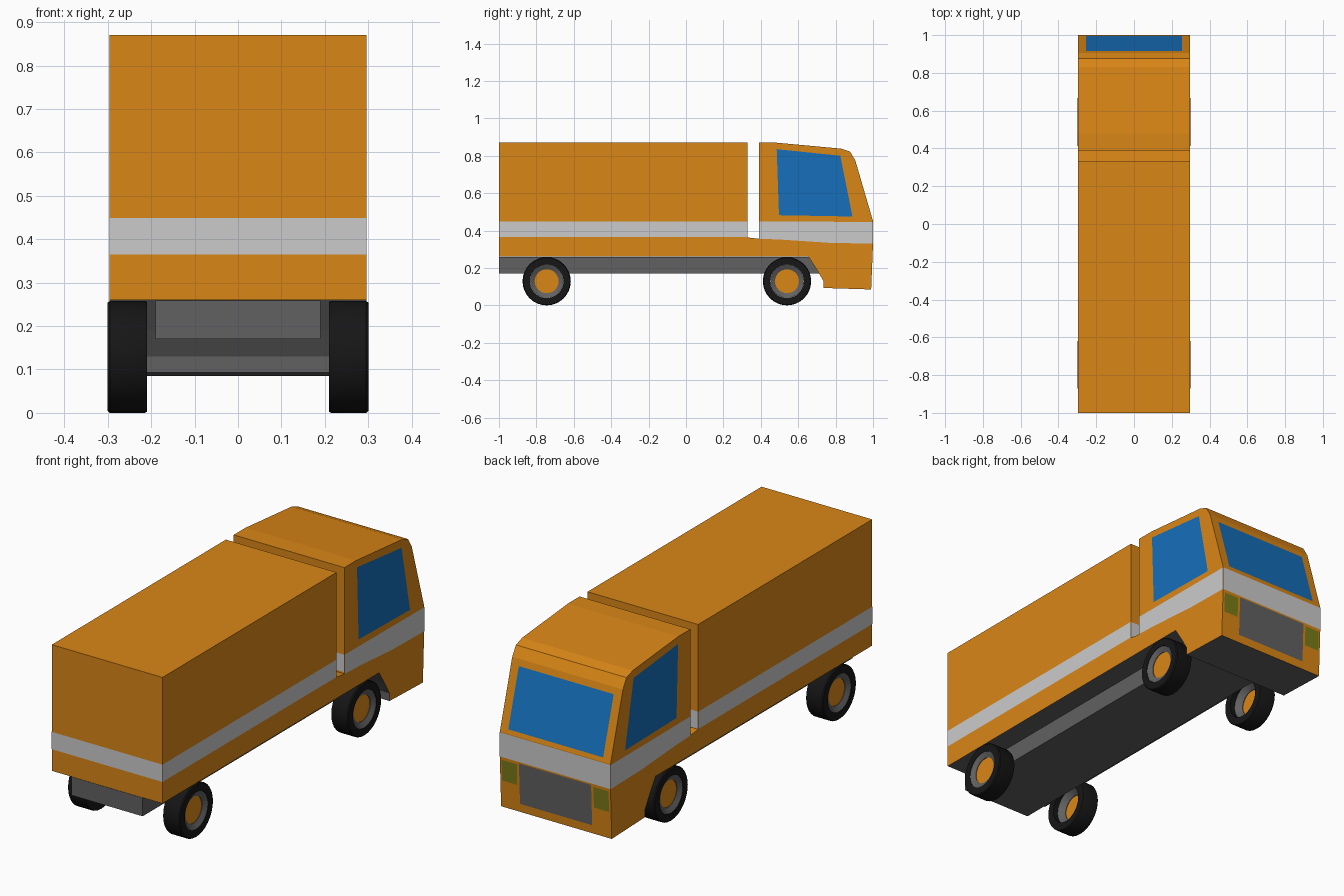
import bpy, bmesh, math
from mathutils import Vector

if "Cube" in bpy.data.objects:
    bpy.data.objects.remove(bpy.data.objects["Cube"])

W = 0.296      # half width of the body
E = 0.0012     # lift of painted panels above the body


def material(name, r, g, b):
    m = bpy.data.materials.new(name)
    m.diffuse_color = (r, g, b, 1)
    m.use_nodes = True
    m.node_tree.nodes["Principled BSDF"].inputs["Base Color"].default_value = m.diffuse_color
    return m


ORANGE = material("orange", 0.7, 0.24, 0.008)
WHITE = material("stripe_white", 0.85, 0.85, 0.85)
GLASS = material("glass_blue", 0.008, 0.16, 0.5)
GREY = material("dark_grey", 0.12, 0.12, 0.12)
BLACK = material("tyre_black", 0.008, 0.008, 0.008)
LAMP = material("lamp_yellow", 0.2, 0.2, 0.01)


def finish(name, bm, *mats):
    me = bpy.data.meshes.new(name)
    bm.to_mesh(me)
    bm.free()
    for m in mats:
        me.materials.append(m)
    ob = bpy.data.objects.new(name, me)
    bpy.context.collection.objects.link(ob)
    return ob


def extrude_profile(name, pts, half, *mats):
    """Extrude a (y, z) outline across x; low, downward or rear faces take material 2."""
    bm = bmesh.new()
    f = bm.faces.new([bm.verts.new((-half, y, z)) for y, z in pts])
    ext = bmesh.ops.extrude_face_region(bm, geom=[f])
    moved = [v for v in ext["geom"] if isinstance(v, bmesh.types.BMVert)]
    bmesh.ops.translate(bm, verts=moved, vec=(2 * half, 0, 0))
    bmesh.ops.recalc_face_normals(bm, faces=bm.faces)
    bm.normal_update()
    if len(mats) > 1:
        for f in bm.faces:
            c = f.calc_center_median()
            if f.normal.z < -0.3 or (f.normal.y < -0.5 and c.z < 0.25):
                f.material_index = 1
    return finish(name, bm, *mats)


def panel(name, pts, mat, outward):
    """Flat painted panel, wound so that it faces outward."""
    bm = bmesh.new()
    f = bm.faces.new([bm.verts.new(p) for p in pts])
    f.normal_update()
    if f.normal.dot(Vector(outward)) < 0:
        f.normal_flip()
    return finish(name, bm, mat)


def side_panels(name, pts, mat):
    for label, s in (("right", 1), ("left", -1)):
        panel(f"{name}_{label}", [(s * (W + E), y, z) for y, z in pts], mat, (s, 0, 0))


def nose_y(z):
    """y of the cab nose at height z."""
    if z > 0.45:
        return 1.0 - (z - 0.45) * 0.095 / 0.325 + E
    return 1.0 - max(0, 0.33 - z) * 0.01 / 0.245 + E


def nose_panel(name, x0, x1, z0, z1, mat):
    panel(name, [(x0, nose_y(z0), z0), (x1, nose_y(z0), z0),
                 (x1, nose_y(z1), z1), (x0, nose_y(z1), z1)], mat, (0, 1, 0))


# Cargo box and chassis
extrude_profile("cargo_box", [(-1, 0.26), (0.33, 0.26), (0.33, 0.87), (-1, 0.87)],
                W, ORANGE, GREY)
extrude_profile("chassis", [(-1, 0.17), (0.72, 0.17), (0.72, 0.259), (-1, 0.259)],
                0.19, GREY)

# Cab
extrude_profile("cab", [
    (0.39, 0.87), (0.48, 0.87), (0.83, 0.838), (0.877, 0.822), (0.905, 0.775),
    (1.0, 0.45), (1.0, 0.33), (0.99, 0.085), (0.735, 0.093), (0.735, 0.13),
    (0.70, 0.19), (0.655, 0.26), (0.33, 0.26), (0.33, 0.363), (0.39, 0.356)],
    W, ORANGE, GREY)

# Stripe round the cargo box
side_panels("box_stripe", [(-1, 0.365), (0.33, 0.365), (0.33, 0.449), (-1, 0.449)], WHITE)
for label, y, n in (("rear", -1 - E, -1), ("inner", 0.33 + E, 1), ("cab_back", 0.39 - E, -1)):
    panel(f"stripe_{label}", [(-W, y, 0.365), (W, y, 0.365), (W, y, 0.449), (-W, y, 0.449)],
          WHITE, (0, n, 0))

# Stripe round the cab
side_panels("cab_stripe", [(0.39, 0.356), (0.5, 0.352), (0.77, 0.334), (1.0, 0.33),
                           (1.0, 0.446), (0.39, 0.449)], WHITE)
nose_panel("nose_stripe", -W, W, 0.33, 0.447, WHITE)

# Windows, grille and lamps
side_panels("side_window", [(0.485, 0.835), (0.825, 0.80), (0.89, 0.475), (0.497, 0.482)], GLASS)
nose_panel("windscreen", -0.254, 0.254, 0.47, 0.745, GLASS)
nose_panel("grille", -0.193, 0.193, 0.125, 0.323, GREY)
for label, s in (("right", 1), ("left", -1)):
    nose_panel(f"headlamp_{label}", s * 0.205, s * 0.286, 0.215, 0.316, LAMP)


def lathe(name, prof, s, y, mat, seg=32):
    """Spin an (x, radius) section round a wheel axle."""
    bm = bmesh.new()
    vs = [bm.verts.new((s * x, y, 0.129 + r)) for x, r in prof]
    edges = [bm.edges.new(p) for p in zip(vs, vs[1:])]
    bmesh.ops.spin(bm, geom=vs + edges, cent=(0, y, 0.129), axis=(1, 0, 0),
                   angle=2 * math.pi, steps=seg, use_duplicate=False)
    bmesh.ops.remove_doubles(bm, verts=bm.verts, dist=1e-4)
    bmesh.ops.recalc_face_normals(bm, faces=bm.faces)
    ob = finish(name, bm, mat)
    bpy.ops.object.select_all(action='DESELECT')
    ob.select_set(True)
    bpy.context.view_layer.objects.active = ob
    bpy.ops.object.shade_smooth_by_angle(angle=math.radians(35))


# Wheels: open tyre, sloping rim ring, recessed hub
for axle, y in (("rear", -0.745), ("front", 0.54)):
    for label, s in (("right", 1), ("left", -1)):
        tag = f"{axle}_{label}"
        lathe(f"tyre_{tag}", [(0.21, 0.09), (0.21, 0.127), (0.215, 0.129), (0.295, 0.129),
                              (0.30, 0.125), (0.30, 0.09), (0.21, 0.09)], s, y, BLACK)
        lathe(f"rim_{tag}", [(0.298, 0.0895), (0.285, 0.064), (0.262, 0.064),
                             (0.235, 0.0895), (0.298, 0.0895)], s, y, GREY)
        lathe(f"hub_{tag}", [(0.282, 0), (0.282, 0.064), (0.265, 0.064), (0.265, 0)],
              s, y, ORANGE)
